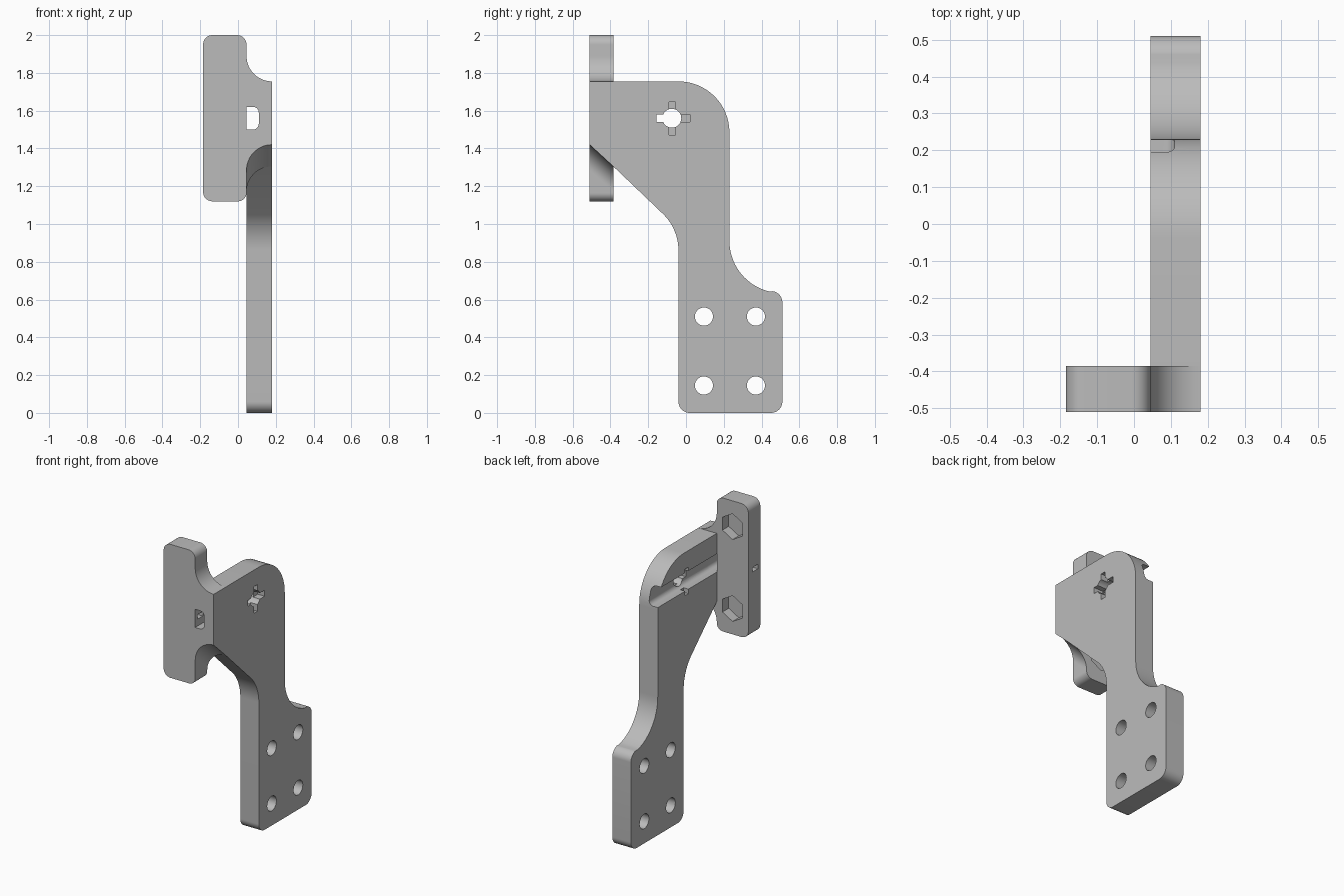
import bpy, bmesh, math

if "Cube" in bpy.data.objects:
    bpy.data.objects.remove(bpy.data.objects["Cube"], do_unlink=True)

GREY = (0.5, 0.5, 0.5, 1)
mat = bpy.data.materials.new("plain_grey")
mat.use_nodes = True
mat.diffuse_color = GREY
mat.node_tree.nodes["Principled BSDF"].inputs["Base Color"].default_value = GREY


def arc(cx, cy, r, start, end, n=12):
    angles = [math.radians(start + (end - start) * i / n) for i in range(n + 1)]
    return [(cx + r * math.cos(a), cy + r * math.sin(a)) for a in angles]


def circle(cx, cy, r, n=32, start=0):
    return arc(cx, cy, r, start, start + 360, n)[:-1]


def rect(u0, u1, v0, v1):
    return [(u0, v0), (u1, v0), (u1, v1), (u0, v1)]


def prism(name, axis, profile, near, far, shift=None):
    """Extrude a (y, z) profile along x or an (x, z) profile along y."""
    bm = bmesh.new()
    rings = []
    for d in (near, far):
        pts = [shift(p) if shift and d == far else p for p in profile]
        rings.append([bm.verts.new((d, u, v) if axis == "x" else (u, d, v))
                      for u, v in pts])
    a, b = rings
    bm.faces.new(a)
    bm.faces.new(b[::-1])
    for i in range(len(a)):
        j = (i + 1) % len(a)
        bm.faces.new((a[i], b[i], b[j], a[j]))
    bmesh.ops.recalc_face_normals(bm, faces=bm.faces)
    mesh = bpy.data.meshes.new(name)
    bm.to_mesh(mesh)
    bm.free()
    mesh.materials.append(mat)
    ob = bpy.data.objects.new(name, mesh)
    bpy.context.collection.objects.link(ob)
    return ob


def combine(target, other, operation):
    mod = target.modifiers.new(operation, "BOOLEAN")
    mod.operation = operation
    mod.solver = "EXACT"
    mod.object = other
    bpy.ops.object.select_all(action="DESELECT")
    target.select_set(True)
    bpy.context.view_layer.objects.active = target
    bpy.ops.object.modifier_apply(modifier=mod.name)
    bpy.data.objects.remove(other, do_unlink=True)


X0, X1 = 0.045, 0.18          # arm thickness
Y0, Y1 = -0.51, -0.385        # flange thickness
MID = 1.56                    # height of the groove

# Arm with rounded shoulder, waist and foot
arm = [(Y1, 1.755)] + arc(-0.04, 1.485, 0.27, 90, 0, 16)
arm += arc(0.505, 0.91, 0.275, 180, 256, 14)
arm += arc(0.45, 0.585, 0.06, 80, 0) + arc(0.45, 0.06, 0.06, 0, -90)
arm += arc(0.02, 0.06, 0.06, 270, 180) + arc(-0.31, 0.86, 0.27, 0, 44)
arm += [(Y1, 1.305)]
bracket = prism("bracket", "x", arm, X0, X1)

# Front flange, its lower fillet following the slope of the arm
flange = arc(-0.135, 1.95, 0.05, 180, 90) + arc(-0.005, 1.95, 0.05, 90, 0)
flange += arc(X1, 1.89, 0.135, 180, 270, 16)
flange += arc(X1, 1.285, 0.135, 90, 180, 16)
flange += arc(0, 1.165, 0.045, 0, -90) + arc(-0.135, 1.17, 0.05, 270, 180)


def slope(p):
    low = p[0] > X0 - 0.001 and 1.2 < p[1] < 1.5
    return (p[0], p[1] - 0.115) if low else p


combine(bracket, prism("flange", "y", flange, Y0, Y1, slope), "UNION")


# Groove along the inner side, opening through the flange
def groove(left):
    r = 0.03
    return ([(left, MID - 0.06)] + arc(0.11 - r, MID - 0.06 + r, r, -90, 0, 8)
            + arc(0.11 - r, MID + 0.06 - r, r, 0, 90, 8) + [(left, MID + 0.06)])


cutters = [prism("flange_slot", "y", groove(X0 - 0.001), -0.6, Y1 + 0.005),
           prism("arm_groove", "y", groove(0), Y1 + 0.001, 0.4)]

# Screw holes in the foot
for y in (0.095, 0.37):
    for z in (0.145, 0.51):
        cutters.append(prism("screw_hole", "x", circle(y, z, 0.048), 0, 0.3))

# Nut pockets in the back of the flange
for z in (MID - 0.27, MID + 0.27):
    hexagon = circle(-0.07, z, 0.085, 6, 30)
    cutters.append(prism("nut_pocket", "y", hexagon, Y1 - 0.065, Y1 + 0.1))

# Keyed hole: round centre with four arms
upright = rect(-0.09, -0.055, 1.47, 1.645)
cutters += [
    prism("key_centre", "x", circle(-0.075, MID, 0.05), 0, 0.3),
    prism("key_front_arm", "x", rect(-0.155, -0.075, 1.54, 1.58), 0, 0.3),
    prism("key_back_arm", "x", rect(-0.075, 0.02, 1.54, 1.58), 0.13, 0.3),
    prism("key_upright", "x", upright, 0.13, 0.3),
    prism("key_inner_upright", "x", upright, 0, 0.08),
    # Small slot from the outer edge of the flange
    prism("edge_slot", "x", rect(-0.485, -0.43, MID - 0.015, MID + 0.015), -0.3, 0.06),
]
for cutter in cutters:
    combine(bracket, cutter, "DIFFERENCE")

bpy.ops.object.select_all(action="DESELECT")
bracket.select_set(True)
bpy.context.view_layer.objects.active = bracket
bpy.ops.object.shade_smooth_by_angle(angle=math.radians(30))
